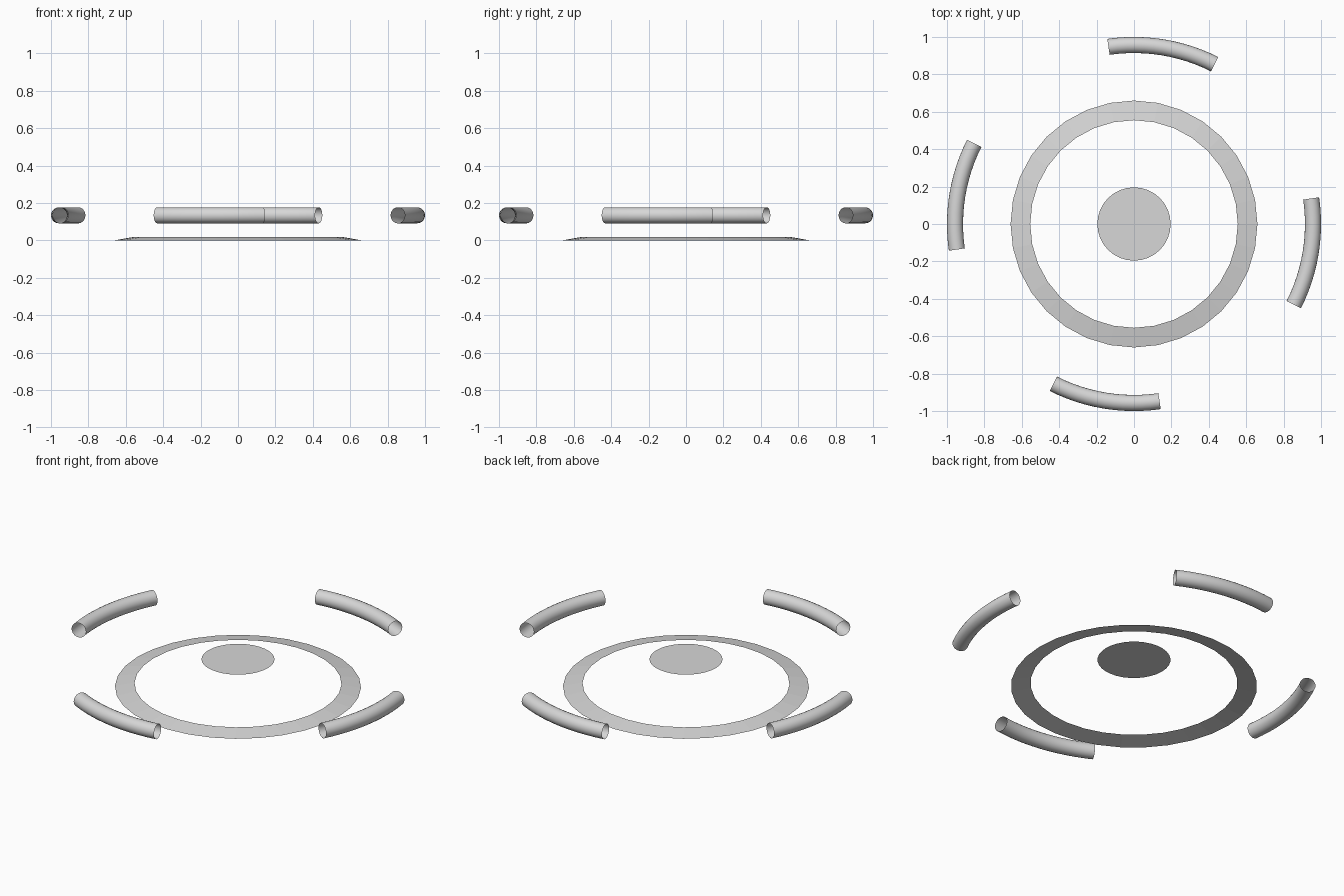
import bpy
import bmesh
import math

if "Cube" in bpy.data.objects:
    bpy.data.objects.remove(bpy.data.objects["Cube"])

# One plain grey for everything
grey = bpy.data.materials.new("light_grey")
grey.diffuse_color = (0.68, 0.68, 0.68, 1)
grey.use_nodes = True
grey.node_tree.nodes["Principled BSDF"].inputs["Base Color"].default_value = grey.diffuse_color


def finish(name, bm, smooth=False):
    mesh = bpy.data.meshes.new(name)
    bm.to_mesh(mesh)
    bm.free()
    mesh.materials.append(grey)
    for p in mesh.polygons:
        p.use_smooth = smooth
    obj = bpy.data.objects.new(name, mesh)
    bpy.context.collection.objects.link(obj)
    return obj


def circle(bm, radius, z, sides):
    return [bm.verts.new((radius * math.cos(2 * math.pi * i / sides),
                          radius * math.sin(2 * math.pi * i / sides), z))
            for i in range(sides)]


# Central flat disc, floating above the ring
bm = bmesh.new()
bm.faces.new(circle(bm, 0.196, 0.163, 32))
finish("centre_disc", bm)

# Gently sloping ring, a single open sheet
bm = bmesh.new()
outer = circle(bm, 0.66, 0.0, 32)
inner = circle(bm, 0.555, 0.019, 32)
for i in range(32):
    j = (i + 1) % 32
    bm.faces.new((outer[i], outer[j], inner[j], inner[i]))
finish("base_ring", bm)


# Curved open-ended tubes, one per quarter turn
def arc_tube(name, turn, path_radius=0.957, tube_radius=0.043, z=0.134,
             start=-26.8, end=8.2, steps=12, sides=20):
    bm = bmesh.new()
    loops = []
    for s in range(steps + 1):
        a = math.radians(turn + start + (end - start) * s / steps)
        loop = []
        for k in range(sides):
            t = 2 * math.pi * k / sides
            r = path_radius + tube_radius * math.cos(t)
            loop.append(bm.verts.new((r * math.cos(a), r * math.sin(a),
                                      z + tube_radius * math.sin(t))))
        loops.append(loop)
    for a, b in zip(loops, loops[1:]):
        for k in range(sides):
            n = (k + 1) % sides
            bm.faces.new((a[k], b[k], b[n], a[n]))
    finish(name, bm, smooth=True)


for i, side in enumerate(("right", "back", "left", "front")):
    arc_tube(side + "_tube", 90 * i)
